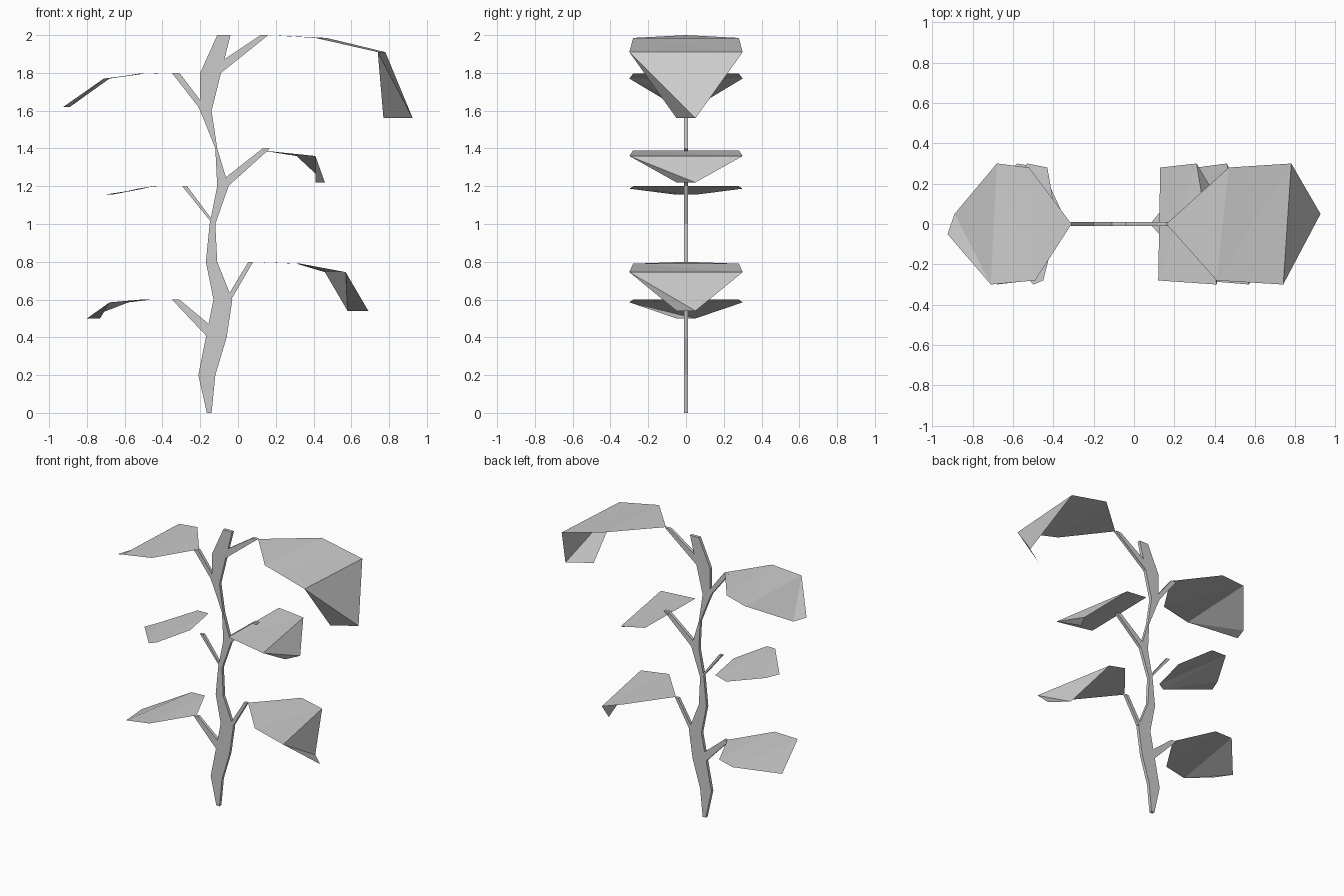
import bpy, bmesh

if "Cube" in bpy.data.objects:
    bpy.data.objects.remove(bpy.data.objects["Cube"])

THICK = 0.011  # half depth of the woody parts


def make_object(name, bm):
    mesh = bpy.data.meshes.new(name)
    bm.to_mesh(mesh)
    bm.free()
    obj = bpy.data.objects.new(name, mesh)
    bpy.context.collection.objects.link(obj)


def strip(name, stations):
    """Thin four-sided limb through stations of (left x, left z, right x, right z)."""
    bm = bmesh.new()
    rings = []
    for xl, zl, xr, zr in stations:
        rings.append([bm.verts.new(c) for c in (
            (xl, -THICK, zl), (xr, -THICK, zr), (xr, THICK, zr), (xl, THICK, zl))])
    for a, b in zip(rings, rings[1:]):
        for i in range(4):
            j = (i + 1) % 4
            bm.faces.new((a[i], a[j], b[j], b[i]))
    bm.faces.new(rings[0][::-1])
    bm.faces.new(rings[-1])
    bmesh.ops.recalc_face_normals(bm, faces=bm.faces)
    make_object(name, bm)


def leaf(name, start, rows):
    """Folded sheet: optional start point, then rows of (back x, front x, z)."""
    bm = bmesh.new()
    pairs = []
    for (xb, xf, z), w in zip(rows, (0.28, 0.30, 0.05)):
        pairs.append((bm.verts.new((xb, w, z)), bm.verts.new((xf, -w, z))))
    if start:
        s = bm.verts.new((start[0], 0, start[1]))
        bm.faces.new((s, pairs[0][1], pairs[0][0]))
    for (p0, m0), (p1, m1) in zip(pairs, pairs[1:]):
        bm.faces.new((p0, m0, p1))
        bm.faces.new((m0, m1, p1))
    if rows[-1][0] < 0:  # left leaves are wound the other way
        bmesh.ops.reverse_faces(bm, faces=bm.faces)
    make_object(name, bm)


# Main stem: left and right edge at every 0.2 of height
edges = [(-.165, -.14), (-.21, -.12), (-.17, -.06), (-.13, -.03), (-.17, -.11),
         (-.15, -.12), (-.11, -.05), (-.12, -.11), (-.20, -.14), (-.20, -.09), (-.11, -.04)]
strip("stem", [(l, i * .2, r, i * .2) for i, (l, r) in enumerate(edges)])

# Side branches
strip("branch_low_left", [(-.17, .41, -.07, .40), (-.35, .60, -.31, .60)])
strip("branch_low_right", [(-.06, .61, -.03, .61), (.055, .80, .08, .80)])
strip("branch_mid_left", [(-.15, 1.02, -.12, 1.0), (-.295, 1.20, -.27, 1.20)])
strip("branch_mid_right", [(-.08, 1.20, -.05, 1.20), (-.06, 1.25, -.03, 1.22), (.13, 1.40, .17, 1.40)])
strip("branch_top_left", [(-.12, 1.41, -.115, 1.41), (-.21, 1.62, -.15, 1.59), (-.35, 1.80, -.31, 1.80)])
strip("branch_top_right", [(-.18, 1.80, -.09, 1.80), (.12, 2.0, .16, 2.0)])

# Leaves
leaf("leaf_low_left", (-.33, .60), [(-.46, -.51, .60), (-.58, -.68, .585), (-.80, -.73, .50)])
leaf("leaf_low_right", (.08, .80), [(.31, .33, .79), (.46, .57, .745), (.58, .69, .54)])
leaf("leaf_mid_left", (-.38, 1.20), [(-.43, -.45, 1.20), (-.53, -.50, 1.187), (-.67, -.71, 1.155)])
leaf("leaf_mid_right", None, [(.13, .12, 1.39), (.31, .41, 1.36), (.46, .41, 1.22)])
leaf("leaf_top_left", (-.31, 1.80), [(-.52, -.49, 1.797), (-.68, -.71, 1.77), (-.89, -.925, 1.62)])
leaf("leaf_top_right", (.16, 2.0), [(.47, .41, 1.985), (.78, .74, 1.91), (.925, .77, 1.56)])
